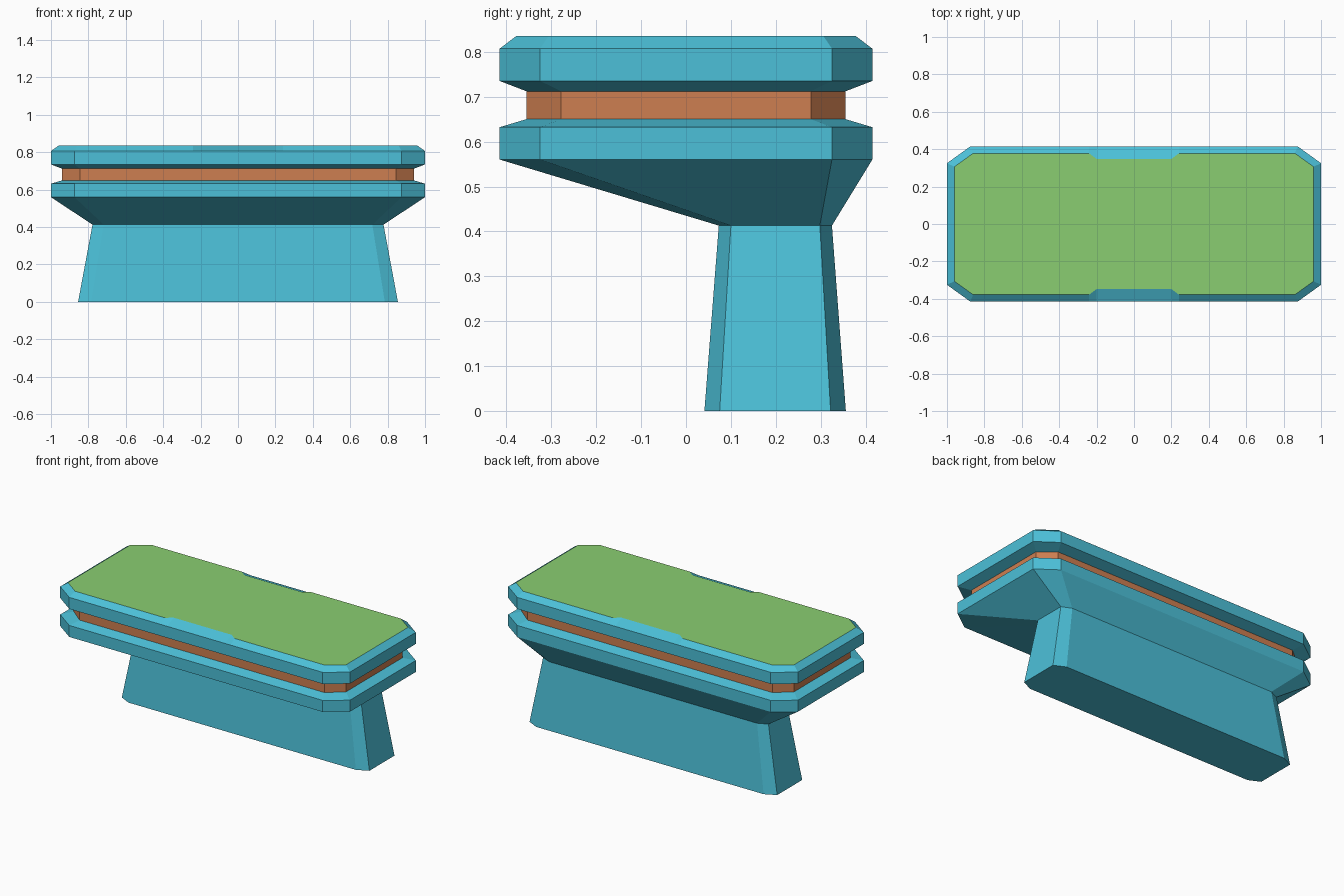
import bpy

if "Cube" in bpy.data.objects:
    bpy.data.objects.remove(bpy.data.objects["Cube"], do_unlink=True)


def material(name, rgb):
    mat = bpy.data.materials.new(name)
    mat.use_nodes = True
    mat.diffuse_color = (*rgb, 1)
    mat.node_tree.nodes["Principled BSDF"].inputs["Base Color"].default_value = (*rgb, 1)
    return mat


blue = material("sky blue", (0.072, 0.53, 0.69))
green = material("leaf green", (0.254, 0.617, 0.165))
orange = material("warm orange", (0.617, 0.212, 0.082))


def ring(z, half_x, y0, y1, cut_x, cut_y, notch=None):
    """Counter-clockwise rectangle with cut corners; notch = depth at both long edges."""
    inner = half_x - cut_x

    def long_edge(y, s):
        pts = [(-inner * s, y, z)]
        if notch is not None:
            pts += [(-0.24 * s, y, z), (-0.2 * s, y + notch * s, z),
                    (0.2 * s, y + notch * s, z), (0.24 * s, y, z)]
        return pts + [(inner * s, y, z)]

    return (long_edge(y0, 1) + [(half_x, y0 + cut_y, z), (half_x, y1 - cut_y, z)]
            + long_edge(y1, -1) + [(-half_x, y1 - cut_y, z), (-half_x, y0 + cut_y, z)])


def loft(name, rings, mats, cap_bottom=False, cap_top=False):
    """Skin successive rings; a top cap takes the last material."""
    n = len(rings[0])
    faces = [(r * n + i, r * n + (i + 1) % n, (r + 1) * n + (i + 1) % n, (r + 1) * n + i)
             for r in range(len(rings) - 1) for i in range(n)]
    if cap_bottom:
        faces.append(tuple(reversed(range(n))))
    if cap_top:
        faces.append(tuple(range((len(rings) - 1) * n, len(rings) * n)))
    mesh = bpy.data.meshes.new(name)
    mesh.from_pydata([p for r in rings for p in r], [], faces)
    for m in mats:
        mesh.materials.append(m)
    if cap_top:
        mesh.polygons[-1].material_index = len(mats) - 1
    mesh.update()
    obj = bpy.data.objects.new(name, mesh)
    bpy.context.collection.objects.link(obj)
    return obj


def slab(z, notch=None):
    return ring(z, 1, -0.415, 0.415, 0.125, 0.09, notch)


def waist(z, notch=None):
    return ring(z, 0.94, -0.355, 0.355, 0.095, 0.077, notch)


# Tapered foot set toward the back
foot_top = ring(0.413, 0.778, 0.073, 0.325, 0.06, 0.027)
loft("foot", [ring(0, 0.855, 0.041, 0.356, 0.07, 0.034), foot_top], [blue], cap_bottom=True)

# Flared underside and lower slab
loft("lower_slab", [foot_top, slab(0.56), slab(0.632), waist(0.65)], [blue])

# Recessed band between the slabs
loft("recessed_band", [waist(0.65), waist(0.712)], [orange])

# Upper slab with bevelled rim, widened at the middle of each long edge
top = ring(0.835, 0.96, -0.378, 0.378, 0.1, 0.072, notch=0.03)
loft("upper_slab", [waist(0.712, 0), slab(0.735, 0), slab(0.807, 0), top],
     [blue, green], cap_top=True)
